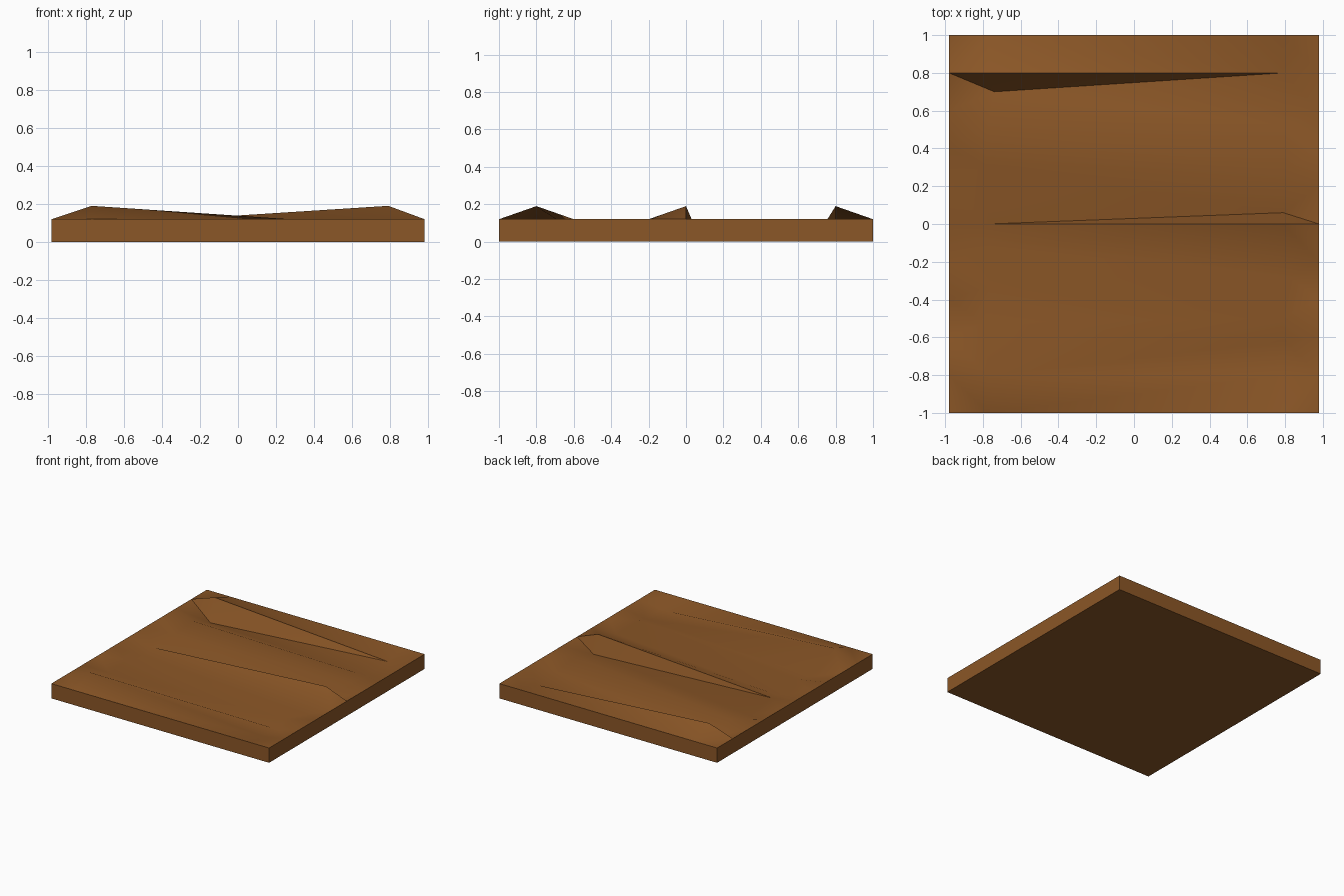
import bpy, bmesh

if "Cube" in bpy.data.objects:
    bpy.data.objects.remove(bpy.data.objects["Cube"])

soil = bpy.data.materials.new("brown soil")
soil.diffuse_color = (0.26, 0.095, 0.02, 1)
soil.use_nodes = True
soil.node_tree.nodes["Principled BSDF"].inputs["Base Color"].default_value = soil.diffuse_color

W, TOP = 0.98, 0.12
# level rim stations along y, with the furrow points (x, y, z) just inside each end
rim = [-1, -0.8, -0.6, -0.4, -0.2, 0, 0.2, 0.4, 0.6, 0.8, 1]
left = [(-.77, -1, TOP), (-.77, -.8, .19), (-.79, -.52, .07), (-.77, -.33, .115),
        (-.75, -.12, .06), (-.77, 0, .09), (-.79, .31, .07), (-.77, .51, .11),
        (-.74, .70, .03), (-.77, .8, .19), (-.77, 1, TOP)]
right = [(.79, -1, TOP), (.79, -.8, .085), (.80, -.62, .075), (.78, -.50, .115),
         (.82, -.28, .075), (.79, 0, .19), (.79, .06, .05), (.80, .28, .115),
         (.80, .52, .075), (.79, .8, .085), (.79, 1, TOP)]

bm = bmesh.new()
rows = []
for y, l, r in zip(rim, left, right):
    rows.append([bm.verts.new(p) for p in ((-W, y, TOP), l, r, (W, y, TOP))])

# ploughed top surface
for a, b in zip(rows, rows[1:]):
    for i in range(3):
        bm.faces.new((a[i], a[i + 1], b[i + 1], b[i]))
bmesh.ops.triangulate(bm, faces=bm.faces[:])

# side walls and base
border = [e for e in bm.edges if e.is_boundary]
ext = bmesh.ops.extrude_edge_only(bm, edges=border)["geom"]
for v in (g for g in ext if isinstance(g, bmesh.types.BMVert)):
    v.co.z = 0
bmesh.ops.contextual_create(bm, geom=[g for g in ext if isinstance(g, bmesh.types.BMEdge)
                                      and g.is_boundary])
bmesh.ops.recalc_face_normals(bm, faces=bm.faces[:])

mesh = bpy.data.meshes.new("soil_plot")
bm.to_mesh(mesh)
bm.free()
mesh.materials.append(soil)
plot = bpy.data.objects.new("soil_plot", mesh)
bpy.context.collection.objects.link(plot)
bpy.context.view_layer.objects.active = plot
plot.select_set(True)
bpy.ops.object.shade_smooth_by_angle(angle=0.6)
